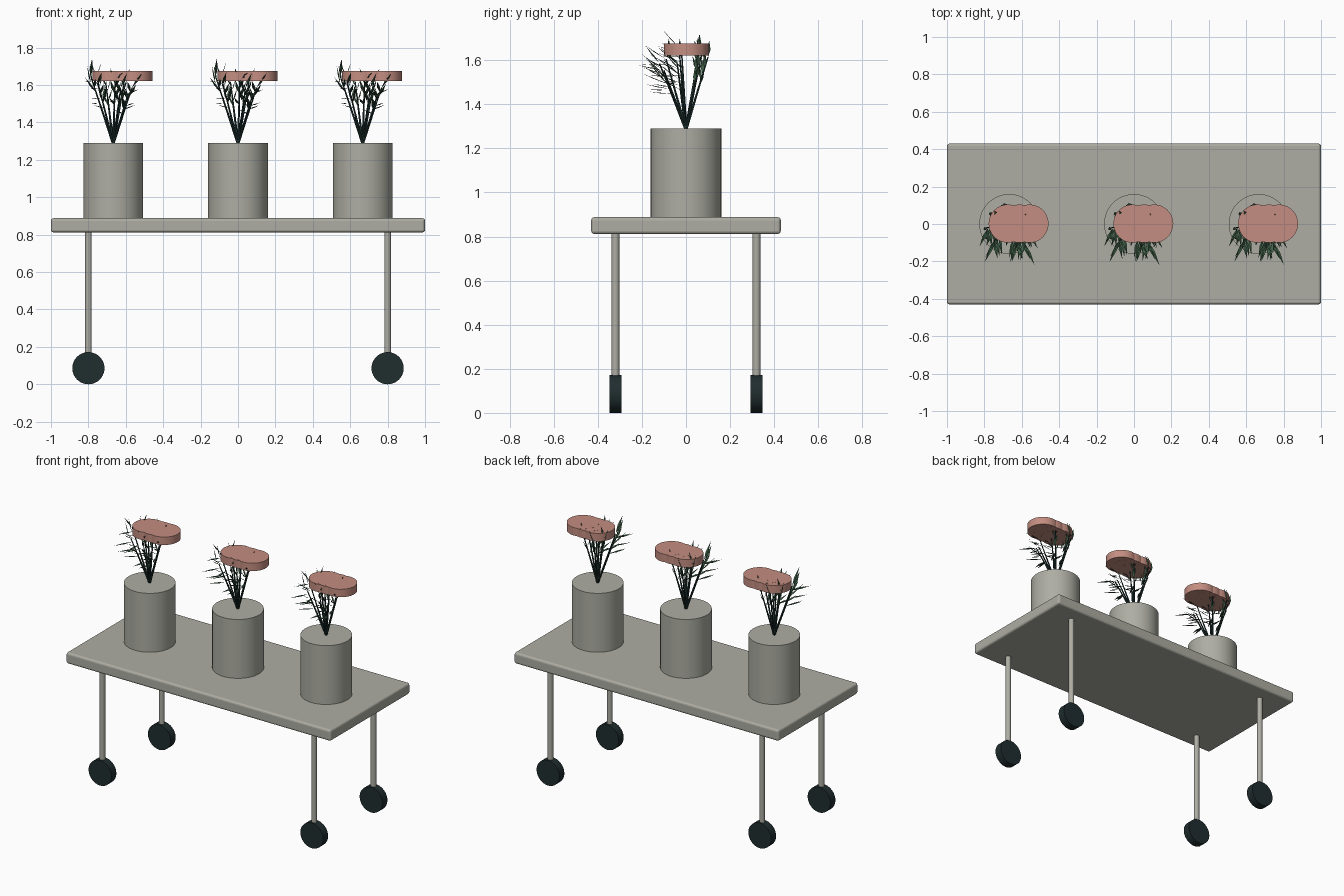
import bpy, bmesh, math, random
from mathutils import Vector, Matrix

random.seed(4)
if "Cube" in bpy.data.objects:
    bpy.data.objects.remove(bpy.data.objects["Cube"], do_unlink=True)


def material(name, rgb):
    m = bpy.data.materials.new(name)
    m.use_nodes = True
    m.diffuse_color = (*rgb, 1)
    m.node_tree.nodes["Principled BSDF"].inputs["Base Color"].default_value = (*rgb, 1)
    return m


stone = material("warm grey", (0.42, 0.42, 0.37))
rubber = material("dark rubber", (0.014, 0.026, 0.028))
petal = material("dusty pink", (0.55, 0.27, 0.22))
stem_green = material("dark stem green", (0.016, 0.04, 0.037))
leaf_green = material("leaf green", (0.055, 0.125, 0.07))


def add_object(name, mesh, mat, location=(0, 0, 0)):
    obj = bpy.data.objects.new(name, mesh)
    bpy.context.collection.objects.link(obj)
    obj.location = location
    if not mesh.materials:
        mesh.materials.append(mat)
    return obj


def finish(name, bm, smooth=False):
    mesh = bpy.data.meshes.new(name)
    bm.to_mesh(mesh)
    bm.free()
    if smooth:
        for p in mesh.polygons:
            p.use_smooth = len(p.vertices) == 4
        mesh.set_sharp_from_angle(angle=math.radians(40))
    return mesh


def cylinder(name, radius, depth, sides, axis="Z"):
    bm = bmesh.new()
    turn = Matrix.Rotation(math.pi / 2, 4, "X") if axis == "Y" else Matrix()
    bmesh.ops.create_cone(bm, cap_ends=True, segments=sides, radius1=radius,
                          radius2=radius, depth=depth, matrix=turn)
    return finish(name, bm, smooth=True)


# Table top with rounded edges
bm = bmesh.new()
bmesh.ops.create_cube(bm, size=1, matrix=Matrix.Diagonal((2, 0.86, 0.076, 1)))
top = add_object("table_top", finish("table_top", bm), stone, (0, 0, 0.85))
bevel = top.modifiers.new("rounded edges", "BEVEL")
bevel.width = 0.014
bevel.segments = 3

# Legs and wheels
leg_mesh = cylinder("leg", 0.018, 0.73, 24)
wheel_mesh = cylinder("wheel", 0.086, 0.054, 40, "Y")
for sx, side in ((-1, "right"), (1, "left")):
    for sy, end in ((-1, "front"), (1, "back")):
        add_object(f"{end}_{side}_leg", leg_mesh, stone, (sx * 0.8, sy * 0.32, 0.455))
        add_object(f"{end}_{side}_wheel", wheel_mesh, rubber, (sx * 0.8, sy * 0.32, 0.086))


# Plant: thin stems fanning from the pot centre
def add_stem(bm, tip):
    direction = Vector(tip)
    turn = direction.to_track_quat("Z", "Y").to_matrix().to_4x4()
    bmesh.ops.create_cone(bm, cap_ends=True, segments=6, radius1=0.007, radius2=0.003,
                          depth=direction.length,
                          matrix=Matrix.Translation(direction / 2) @ turn)


# Leaf: a pointed blade folded along its middle
def add_leaf(bm, base, direction, length, width):
    d = Vector(direction).normalized()
    side = d.cross(Vector((0, 0, 1))).normalized()
    up = side.cross(d)
    base = Vector(base)
    tip = bm.verts.new(base + d * length)
    root = bm.verts.new(base)
    mid = bm.verts.new(base + d * length * 0.5 - up * width * 0.35)
    for s in (-1, 1):
        edge = bm.verts.new(base + d * length * 0.45 + side * s * width)
        bm.faces.new((root, mid, edge))
        bm.faces.new((mid, tip, edge))


stem_tips = [(-0.12, -0.02, 0.36), (-0.08, -0.09, 0.32), (-0.09, 0.06, 0.36),
             (-0.04, 0.1, 0.33), (0.01, -0.03, 0.35), (0.06, 0.07, 0.34),
             (0.08, -0.1, 0.27), (0.1, -0.04, 0.3), (0.04, -0.12, 0.3)]
stems, leaves = bmesh.new(), bmesh.new()
for tip in stem_tips:
    add_stem(stems, tip)
    for k in range(6):
        t = 0.6 + 0.08 * k
        base = Vector(tip) * t
        lean = 1 if k % 2 else -1
        if tip[1] > 0.05:
            d = (0.25 * lean, random.uniform(-0.2, 0.2), random.uniform(0.5, 1))
            length = 0.085
        else:
            d = (tip[0] * 1.5 + 0.22 * lean, -0.7 + random.uniform(-0.2, 0.2),
                 random.uniform(-0.05, 0.7))
            length = 0.125
        add_leaf(leaves, base, d, length * random.uniform(0.85, 1.1), 0.009)
# Upright tips that rise beside the flower head
for x, y in ((-0.12, -0.02), (-0.11, -0.07), (-0.09, 0.06)):
    add_leaf(leaves, (x, y, 0.32), (-0.2, -0.1, 1), 0.1, 0.009)
stem_mesh = finish("stems", stems)
leaf_mesh = finish("leaves", leaves)

# Pots, plants and flower heads made of three overlapping discs
pot_mesh = cylinder("pot", 0.16, 0.41, 48)
disc_mesh = cylinder("flower_disc", 0.102, 0.054, 48)
for x, place in ((-0.667, "right"), (0, "middle"), (0.667, "left")):
    add_object(f"{place}_pot", pot_mesh, stone, (x, 0, 1.085))
    add_object(f"{place}_stems", stem_mesh, stem_green, (x, 0, 1.285))
    add_object(f"{place}_leaves", leaf_mesh, leaf_green, (x, 0, 1.285))
    for i, dx in enumerate((-0.008, 0.055, 0.108)):
        add_object(f"{place}_flower_disc_{i + 1}", disc_mesh, petal,
                   (x + dx, 0.002, 1.648 + 0.0004 * i))
